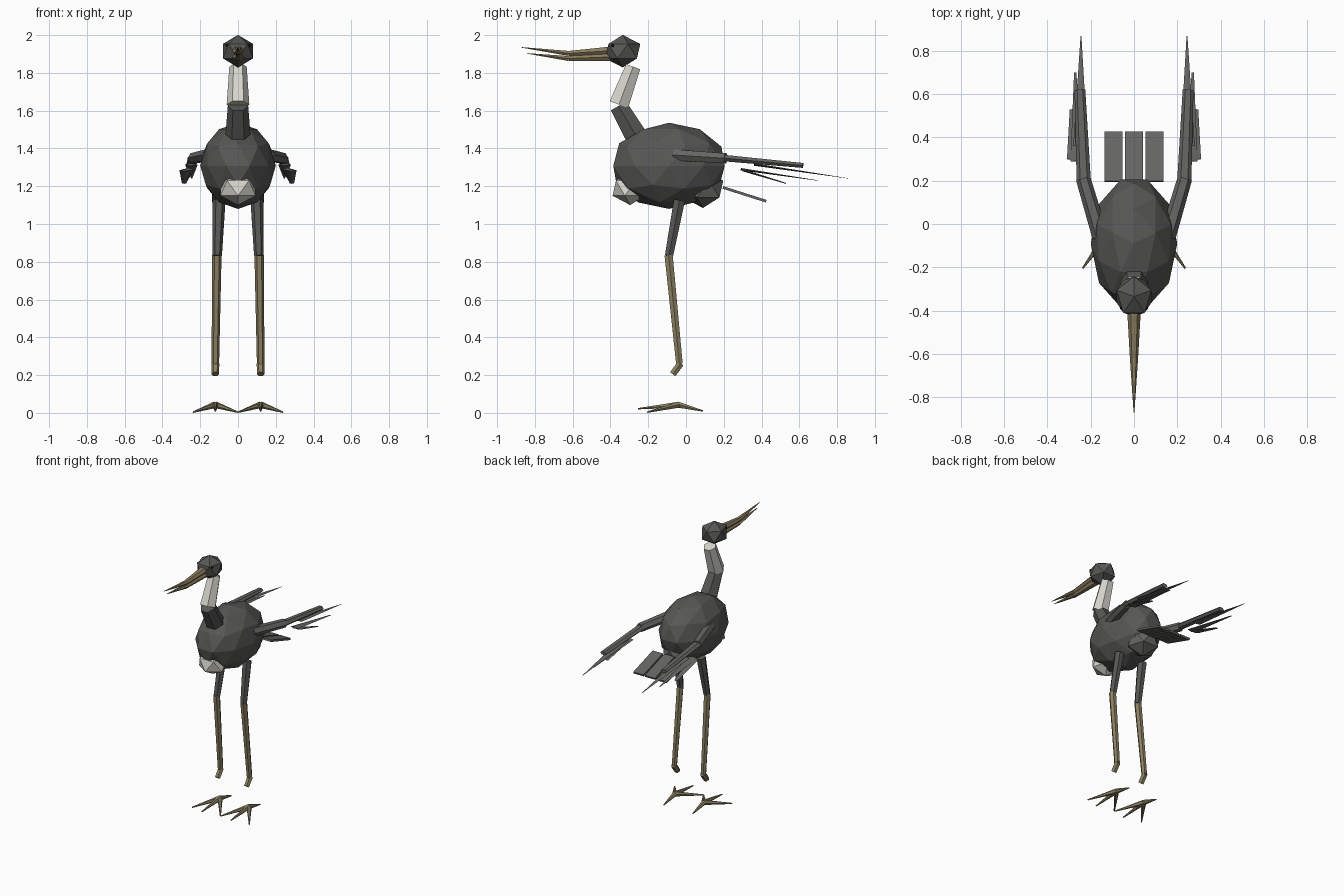
import bpy, bmesh
from math import pi, atan2
from mathutils import Vector, Matrix

cube = bpy.data.objects.get("Cube")
if cube:
    bpy.data.objects.remove(cube)


def material(name, rgb):
    m = bpy.data.materials.new(name)
    m.use_nodes = True
    m.diffuse_color = (*rgb, 1)
    m.node_tree.nodes["Principled BSDF"].inputs["Base Color"].default_value = (*rgb, 1)
    return m


CHARCOAL = material("charcoal", (0.095, 0.095, 0.092))
GREY = material("feather grey", (0.13, 0.13, 0.125))
WHITE = material("off white", (0.68, 0.67, 0.61))
TAN = material("leg tan", (0.26, 0.22, 0.125))
HORN = material("beak horn", (0.25, 0.2, 0.11))
BLACK = material("eye black", (0.01, 0.01, 0.01))


def finish(bm, name, mat):
    bmesh.ops.recalc_face_normals(bm, faces=bm.faces)
    mesh = bpy.data.meshes.new(name)
    bm.to_mesh(mesh)
    bm.free()
    mesh.materials.append(mat)
    obj = bpy.data.objects.new(name, mesh)
    bpy.context.collection.objects.link(obj)
    return obj


def ball(name, centre, size, mat, detail=1):
    """Faceted ellipsoid with a vertex ring symmetric about x = 0."""
    bm = bmesh.new()
    bmesh.ops.create_icosphere(bm, subdivisions=detail, radius=1)
    bmesh.ops.rotate(bm, verts=bm.verts, matrix=Matrix.Rotation(pi / 2, 3, 'Z'))
    bmesh.ops.scale(bm, verts=bm.verts, vec=size)
    bmesh.ops.translate(bm, verts=bm.verts, vec=centre)
    return finish(bm, name, mat)


def segment(name, start, end, r1, r2, mat, flat=1.0, sides=6):
    """Tapered prism from start to end; flat squashes it across the x axis."""
    a, b = Vector(start), Vector(end)
    axis = (b - a).normalized()
    wide = Vector((1, 0, 0))
    wide = (wide - axis * wide.dot(axis)).normalized()
    thin = wide.cross(axis)
    bm = bmesh.new()
    bmesh.ops.create_cone(bm, cap_ends=True, segments=sides, radius1=r1,
                          radius2=r2, depth=(b - a).length)
    bmesh.ops.scale(bm, verts=bm.verts, vec=(flat, 1, 1))
    turn = Matrix((thin, wide, axis)).transposed().to_4x4()
    bm.transform(Matrix.Translation((a + b) / 2) @ turn)
    return finish(bm, name, mat)


# Body, rump and chest patch
ball("body", (0, -0.09, 1.308), (0.2, 0.31, 0.228), CHARCOAL, 2)
ball("rump", (0, 0.09, 1.185), (0.12, 0.12, 0.1), GREY)
ball("chest_patch", (0, -0.295, 1.19), (0.11, 0.105, 0.09), WHITE)

# Neck and head
segment("lower_neck", (0, -0.27, 1.475), (0, -0.357, 1.625), 0.066, 0.054, CHARCOAL)
segment("upper_neck", (0, -0.355, 1.632), (0, -0.28, 1.833), 0.06, 0.046, WHITE)
ball("head", (0, -0.335, 1.915), (0.094, 0.104, 0.086), CHARCOAL)

# Slightly upturned bill in two halves, each a stout base and a fine tip
for half, base_z, mid_z, tip in (("upper", 1.918, 1.903, (0, -0.87, 1.935)),
                                 ("lower", 1.885, 1.876, (0, -0.84, 1.903))):
    mid = (0, -0.62, mid_z)
    segment(half + "_bill_base", (0, -0.39, base_z), mid, 0.032, 0.019, HORN, 0.8)
    segment(half + "_bill_tip", mid, tip, 0.019, 0.002, HORN, 0.8)

# Tail of three tilted plates
slope = atan2(-0.07, 0.22)
for i, side in enumerate(("right", "middle", "left")):
    bm = bmesh.new()
    bmesh.ops.create_cube(bm, size=1)
    bmesh.ops.scale(bm, verts=bm.verts, vec=(0.084, 0.24, 0.014))
    bm.transform(Matrix.Translation(((i - 1) * 0.095, 0.31, 1.157))
                 @ Matrix.Rotation(slope, 4, 'X'))
    finish(bm, side + "_tail_feather", GREY)

for side, s in (("left", 1), ("right", -1)):
    def limb(part, start, end, r1, r2, mat, flat=1.0, sides=6):
        p = (start[0] * s, *start[1:])
        q = (end[0] * s, *end[1:])
        segment(side + "_" + part, p, q, r1, r2, mat, flat, sides)

    # Eye
    ball(side + "_eye", (0.057 * s, -0.388, 1.945), (0.01, 0.01, 0.01), BLACK)

    # Wing arm and trailing flight feathers
    limb("upper_wing", (0.155, -0.06, 1.365), (0.235, 0.21, 1.348), 0.038, 0.034, GREY, 0.9)
    limb("forewing", (0.232, 0.19, 1.35), (0.25, 0.62, 1.31), 0.033, 0.025, GREY, 0.6)
    limb("long_feather", (0.247, 0.36, 1.315), (0.245, 0.87, 1.24), 0.034, 0.002, GREY, 0.2, 4)
    limb("middle_feather", (0.262, 0.29, 1.29), (0.272, 0.7, 1.23), 0.032, 0.005, GREY, 0.2, 4)
    limb("short_feather", (0.28, 0.3, 1.285), (0.285, 0.53, 1.215), 0.03, 0.012, GREY, 0.2, 4)

    # Leg
    limb("thigh", (0.1, -0.035, 1.125), (0.11, -0.09, 0.832), 0.034, 0.025, CHARCOAL)
    limb("shank", (0.112, -0.092, 0.835), (0.12, -0.035, 0.26), 0.025, 0.02, TAN)
    limb("ankle", (0.12, -0.028, 0.262), (0.12, -0.07, 0.205), 0.021, 0.02, TAN)

    # Foot with three front toes and one back toe
    heel = (0.12, -0.04, 0.043)
    for toe, tip in (("middle", (0.12, -0.255, 0.022)), ("inner", (0.002, -0.205, 0.004)),
                     ("outer", (0.237, -0.205, 0.004)), ("back", (0.12, 0.09, 0.01))):
        limb(toe + "_toe", heel, tip, 0.018, 0.004, TAN)
